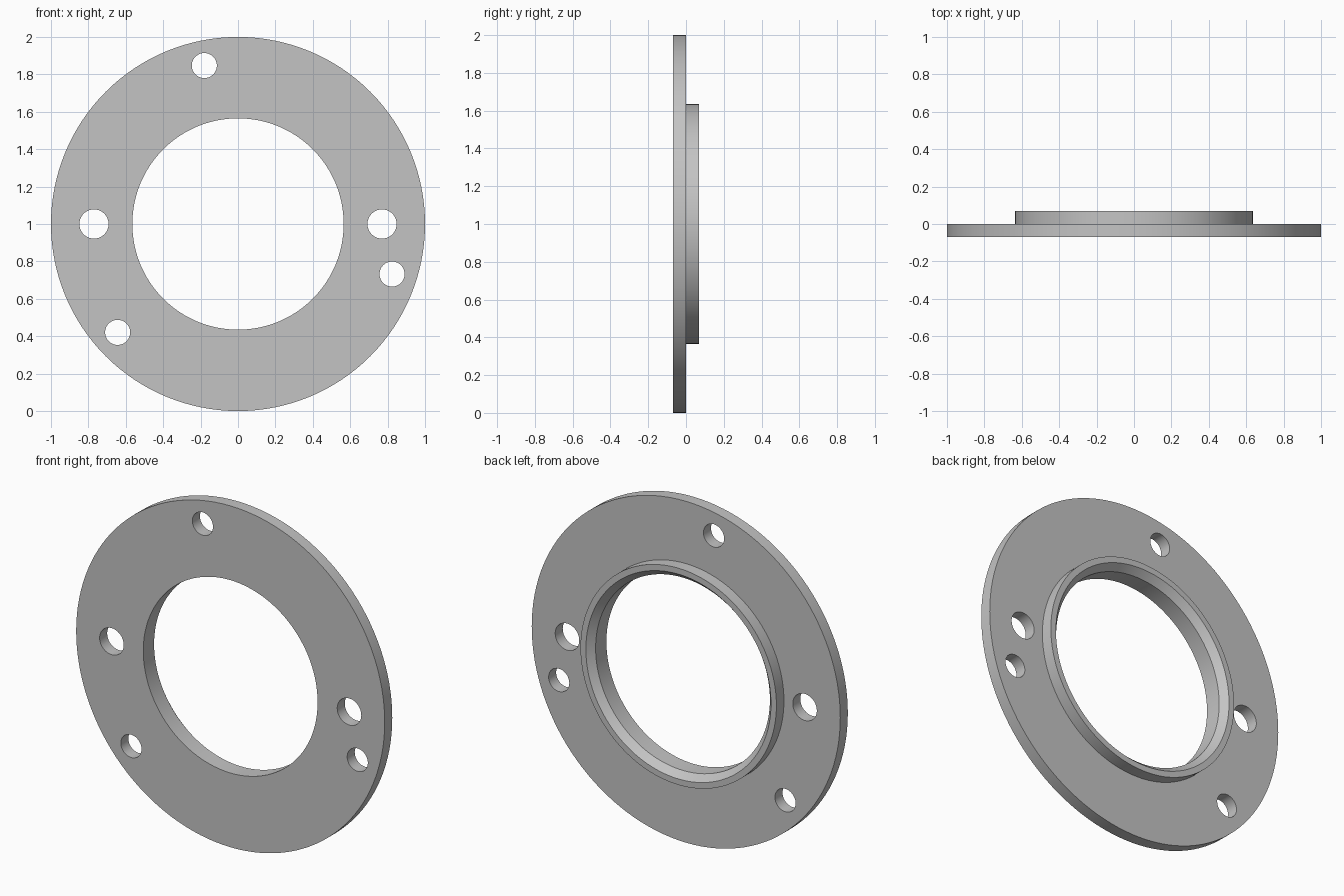
import bpy
import bmesh
from math import cos, sin, pi, radians
from mathutils import Matrix

cube = bpy.data.objects.get("Cube")
if cube:
    bpy.data.objects.remove(cube, do_unlink=True)

SEGMENTS = 128
CENTRE_Z = 1.0

# Single metal colour
metal = bpy.data.materials.new("grey_metal")
metal.use_nodes = True
grey = (0.55, 0.55, 0.55, 1)
metal.diffuse_color = grey
metal.node_tree.nodes["Principled BSDF"].inputs["Base Color"].default_value = grey


def make_object(name, bm):
    bmesh.ops.recalc_face_normals(bm, faces=bm.faces)
    mesh = bpy.data.meshes.new(name)
    bm.to_mesh(mesh)
    bm.free()
    mesh.materials.append(metal)
    obj = bpy.data.objects.new(name, mesh)
    bpy.context.collection.objects.link(obj)
    return obj


# Flange with raised hub: closed (radius, y) section turned about the y axis
section = [(0.565, -0.07), (1.0, -0.07), (1.0, 0.0), (0.635, 0.0),
           (0.635, 0.07), (0.60, 0.07), (0.565, 0.03)]
bm = bmesh.new()
rings = []
for i in range(SEGMENTS):
    a = 2 * pi * i / SEGMENTS
    rings.append([bm.verts.new((r * cos(a), y, CENTRE_Z + r * sin(a)))
                  for r, y in section])
for i, ring in enumerate(rings):
    following = rings[(i + 1) % SEGMENTS]
    for j in range(len(section)):
        k = (j + 1) % len(section)
        bm.faces.new((ring[j], ring[k], following[k], following[j]))
flange = make_object("flange_ring", bm)

# Bolt holes: two large opposite ones, three small ones evenly spaced
holes = [(0.77, angle, 0.078) for angle in (0, 180)]
holes += [(0.866, angle, 0.067) for angle in (102, 222, 342)]
bm = bmesh.new()
for distance, angle, radius in holes:
    a = radians(angle)
    place = Matrix.Translation((distance * cos(a), 0, CENTRE_Z + distance * sin(a)))
    bmesh.ops.create_cone(bm, cap_ends=True, segments=48, radius1=radius,
                          radius2=radius, depth=0.4,
                          matrix=place @ Matrix.Rotation(pi / 2, 4, "X"))
cutter = make_object("hole_cutter", bm)
cutter.hide_render = True

# Cut the holes, then drop the cutter
cut = flange.modifiers.new("bolt_holes", "BOOLEAN")
cut.operation = "DIFFERENCE"
cut.solver = "EXACT"
cut.object = cutter
bpy.ops.object.select_all(action="DESELECT")
flange.select_set(True)
bpy.context.view_layer.objects.active = flange
bpy.ops.object.modifier_apply(modifier=cut.name)
bpy.data.objects.remove(cutter, do_unlink=True)

# Smooth round walls, sharp rims
bpy.ops.object.shade_smooth_by_angle(angle=radians(25))
